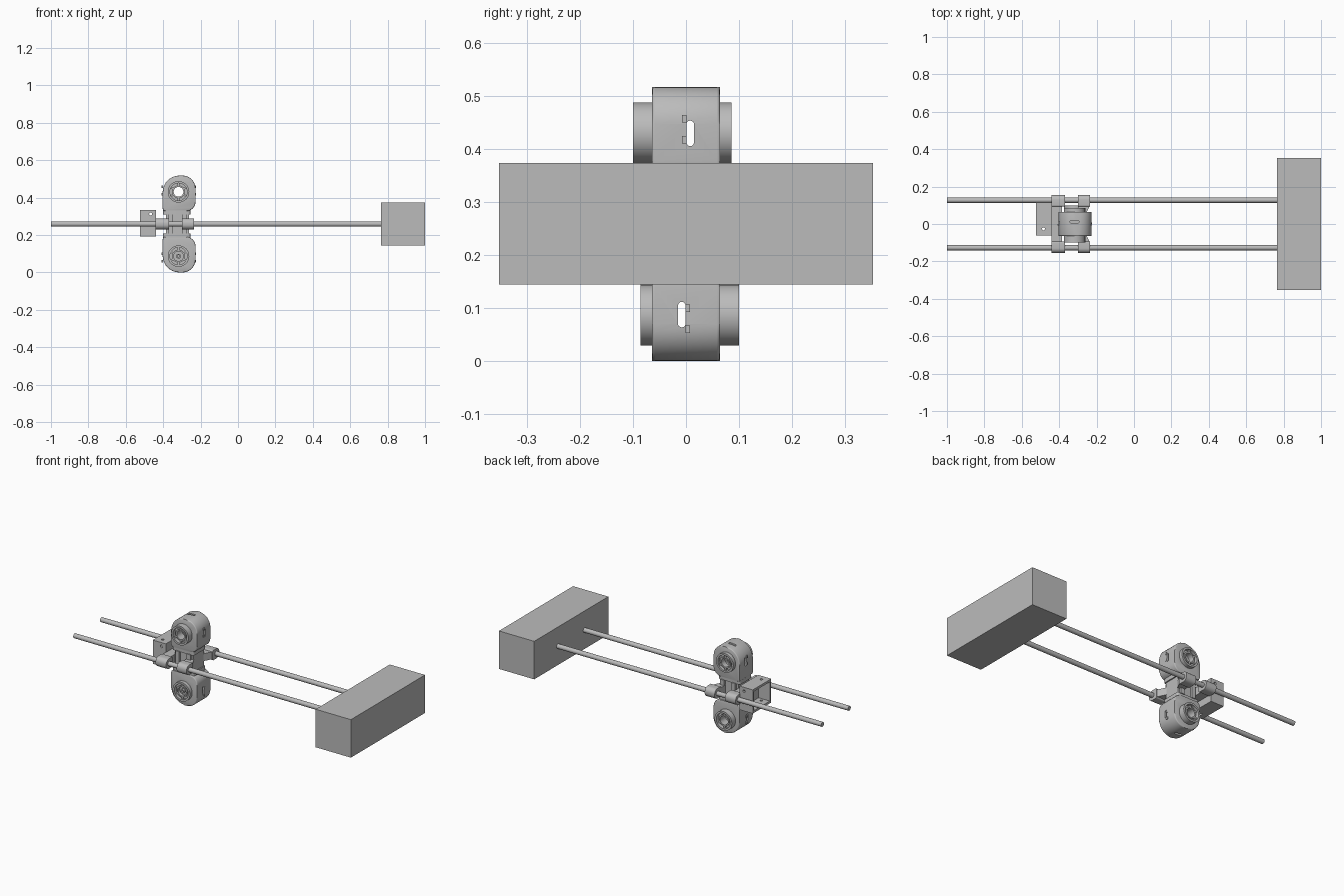
import bpy, bmesh, math
from mathutils import Matrix, Vector

cube = bpy.data.objects.get("Cube")
if cube:
    bpy.data.objects.remove(cube, do_unlink=True)

grey = bpy.data.materials.new("plain grey")
grey.use_nodes = True
grey.diffuse_color = (0.5, 0.5, 0.5, 1)
grey.node_tree.nodes["Principled BSDF"].inputs["Base Color"].default_value = (0.5, 0.5, 0.5, 1)

MID = 0.259          # height of the rods
HX, HZ = -0.318, 0.431   # centre of the upper hub
FLIP = Matrix.Translation((0, 0, MID)) @ Matrix.Rotation(math.pi, 4, 'X') @ Matrix.Translation((0, 0, -MID))


def finish(bm, name):
    bmesh.ops.recalc_face_normals(bm, faces=bm.faces)
    mesh = bpy.data.meshes.new(name)
    bm.to_mesh(mesh)
    bm.free()
    mesh.materials.append(grey)
    ob = bpy.data.objects.new(name, mesh)
    bpy.context.collection.objects.link(ob)
    return ob


def select(ob):
    bpy.ops.object.select_all(action='DESELECT')
    ob.select_set(True)
    bpy.context.view_layer.objects.active = ob


def smooth(ob):
    select(ob)
    bpy.ops.object.shade_smooth_by_angle(angle=math.radians(35))
    return ob


def rounded(u0, u1, v0, v1, radii, steps=8):
    """Rectangle outline with its own radius at each corner."""
    corners = [Vector(c) for c in ((u0, v0), (u1, v0), (u1, v1), (u0, v1))]
    pts = []
    for i, (p, r) in enumerate(zip(corners, radii)):
        d1 = (corners[i - 1] - p).normalized()
        d2 = (corners[(i + 1) % 4] - p).normalized()
        if r == 0:
            pts.append(p)
            continue
        for k in range(steps + 1):
            a = math.pi / 2 * k / steps
            pts.append(p + r * (d1 + d2) - r * (d2 * math.cos(a) + d1 * math.sin(a)))
    return pts


def prism(name, pts, axis, a, b, bevel=0):
    """Extrude an outline along an axis from a to b."""
    place = {'X': lambda u, v, w: (w, u, v),
             'Y': lambda u, v, w: (u, w, v),
             'Z': lambda u, v, w: (u, v, w)}[axis]
    bm = bmesh.new()
    low = [bm.verts.new(place(u, v, a)) for u, v in pts]
    top = [bm.verts.new(place(u, v, b)) for u, v in pts]
    caps = [bm.faces.new(low), bm.faces.new(top)]
    for i in range(len(pts)):
        j = (i + 1) % len(pts)
        bm.faces.new((low[i], low[j], top[j], top[i]))
    if bevel:
        rim = list({e for f in caps for e in f.edges})
        bmesh.ops.bevel(bm, geom=rim, offset=bevel, segments=3, profile=0.5, affect='EDGES')
    return finish(bm, name)


def box(name, x0, x1, y0, y1, z0, z1):
    return prism(name, rounded(x0, x1, y0, y1, (0, 0, 0, 0)), 'Z', z0, z1)


def circle(u, v, r, n=32):
    return [(u + r * math.cos(2 * math.pi * i / n), v + r * math.sin(2 * math.pi * i / n)) for i in range(n)]


def cut(ob, cutters):
    select(ob)
    for c in cutters:
        m = ob.modifiers.new("cut", 'BOOLEAN')
        m.operation, m.solver, m.object = 'DIFFERENCE', 'EXACT', c
        bpy.ops.object.modifier_apply(modifier=m.name)
        bpy.data.objects.remove(c, do_unlink=True)
    return ob


def ring(name, r0, r1, y0, y1):
    """Tube about the hub axis."""
    ob = prism(name, circle(HX, HZ, r1, 40), 'Y', y0, y1)
    return cut(ob, [prism("bore", circle(HX, HZ, r0, 40), 'Y', y0 - 0.01, y1 + 0.01)])


# Wheel housing, hub rings and clips; the lower one is turned over
def wheel_unit(side):
    parts = []
    shell = prism(side + "_housing", rounded(-0.403, -0.227, 0.328, 0.518, (0.015, 0.05, 0.07, 0.09)),
                  'Y', -0.064, 0.064, 0.006)
    hollow = prism("hollow", rounded(-0.391, -0.239, 0.34, 0.506, (0.01, 0.04, 0.06, 0.08)), 'Y', -0.054, 0.054)
    bore = prism("bore", circle(HX, HZ, 0.05), 'Y', -0.1, 0.1)
    side_slot = prism("slot", rounded(0.001, 0.015, 0.406, 0.454, [0.0069] * 4), 'X', -0.5, -0.1)
    top_slot = prism("slot", rounded(-0.342, -0.294, 0.005, 0.019, [0.0069] * 4), 'Z', 0.49, 0.6)
    parts.append(cut(shell, [hollow, bore, side_slot, top_slot]))

    parts.append(ring(side + "_front_rim", 0.046, 0.0575, -0.1, -0.06))
    parts.append(ring(side + "_back_rim", 0.046, 0.0575, 0.06, 0.086))
    parts.append(ring(side + "_front_web", 0.027, 0.052, -0.075, -0.058))
    parts.append(ring(side + "_back_web", 0.027, 0.052, 0.058, 0.068))
    parts.append(ring(side + "_front_collar", 0.026, 0.034, -0.092, -0.04))
    parts.append(ring(side + "_back_collar", 0.026, 0.034, 0.045, 0.08))
    for k in range(6):
        turn = (Matrix.Translation((HX, 0, HZ)) @ Matrix.Rotation(k * math.pi / 3, 4, 'Y')
                @ Matrix.Translation((-HX, 0, -HZ)))
        for face, y0, y1 in (("front", -0.09, -0.07), ("back", 0.064, 0.079)):
            rib = box(f"{side}_{face}_rib_{k + 1}", HX - 0.005, HX + 0.005, y0, y1, HZ + 0.031, HZ + 0.05)
            rib.data.transform(turn)
            parts.append(rib)
    for x in (-0.405, -0.228):
        for z in (0.418, 0.458):
            parts.append(box(side + "_clip", x - 0.003, x + 0.004, -0.008, 0.001, z - 0.007, z + 0.007))
    if side == "lower":
        parts.append(prism("lower_motor_core", circle(HX, HZ, 0.028, 24), 'Y', 0.03, 0.064))
        parts.append(ring("lower_shaft_boss", 0.006, 0.013, 0.06, 0.078))
        for p in parts:
            p.data.transform(FLIP)
    for p in parts:
        smooth(p)


wheel_unit("upper")
wheel_unit("lower")

# End block
box("end_block", 0.765, 1.0, -0.353, 0.353, 0.145, 0.374)

# Rods and the clamps that slide on them
for side, s in (("front", -1), ("back", 1)):
    y = 0.127 * s
    smooth(prism(side + "_rod", circle(y, MID, 0.014, 24), 'X', -1.0, 0.77))
    for end, x0, x1 in (("outer", -0.44, -0.37), ("inner", -0.3, -0.234)):
        outline = rounded(0.093, 0.156, MID - 0.03, MID + 0.03, (0.008, 0.027, 0.027, 0.008))
        smooth(prism(f"{side}_{end}_clamp", [(u * s, v) for u, v in outline], 'X', x0, x1))
    # Arm from the inner clamp to the carriage
    arm = [(-0.3, 0.1), (-0.235, 0.1), (-0.262, 0.045), (-0.3, 0.045)]
    prism(side + "_inner_arm", [(u, v * s) for u, v in arm], 'Z', MID - 0.022, MID + 0.022)

# Carriage between the housings
box("outer_crossbar", -0.44, -0.385, -0.1, 0.1, MID - 0.024, MID + 0.024)
box("carriage_core", -0.385, -0.262, -0.05, 0.05, 0.205, 0.313)
for name, z in (("upper", 0.322), ("lower", 0.196)):
    smooth(prism(name + "_flange", rounded(-0.4, -0.255, -0.058, 0.058, [0.012] * 4), 'Z', z - 0.012, z + 0.012))
for name, y in (("front", -0.056), ("back", 0.056)):
    for x in (-0.36, -0.285):
        box(name + "_carriage_rib", x - 0.012, x + 0.012, y - 0.008, y + 0.008, 0.205, 0.313)

# Open bracket on the outer side
bracket = box("sensor_bracket", -0.525, -0.438, -0.062, 0.114, 0.192, 0.335)
smooth(cut(bracket, [
    box("opening", -0.6, -0.45, -0.048, 0.1, 0.206, 0.321),
    prism("side_hole", circle(-0.467, 0.312, 0.008, 16), 'Y', -0.2, 0.2),
    prism("top_hole", circle(-0.484, -0.026, 0.008, 16), 'Z', 0.1, 0.4),
]))
